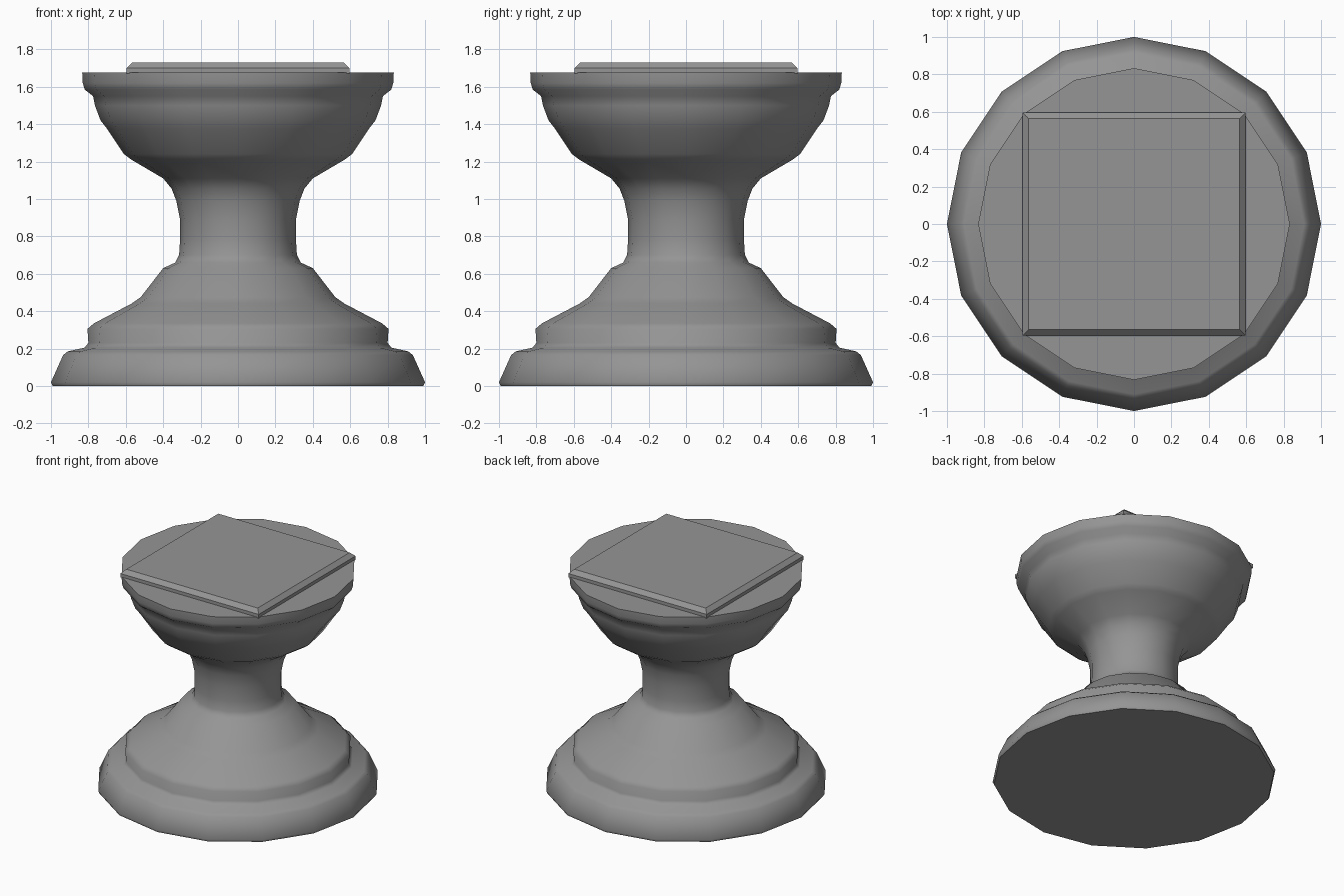
import bpy, bmesh
from math import cos, sin, pi, radians

cube = bpy.data.objects.get("Cube")
if cube:
    bpy.data.objects.remove(cube, do_unlink=True)

stone = bpy.data.materials.new("grey_stone")
stone.use_nodes = True
stone.diffuse_color = (0.3, 0.3, 0.3, 1)
stone.node_tree.nodes["Principled BSDF"].inputs["Base Color"].default_value = (0.3, 0.3, 0.3, 1)


def loft(name, rings, smooth):
    """Skin a stack of closed rings and cap both ends."""
    bm = bmesh.new()
    loops = [[bm.verts.new(p) for p in ring] for ring in rings]
    n = len(loops[0])
    for low, high in zip(loops, loops[1:]):
        for i in range(n):
            j = (i + 1) % n
            bm.faces.new((low[i], low[j], high[j], high[i]))
    bm.faces.new(loops[0][::-1])
    bm.faces.new(loops[-1])
    mesh = bpy.data.meshes.new(name)
    bm.to_mesh(mesh)
    bm.free()
    mesh.materials.append(stone)
    obj = bpy.data.objects.new(name, mesh)
    bpy.context.collection.objects.link(obj)
    if smooth:
        bpy.ops.object.select_all(action='DESELECT')
        obj.select_set(True)
        bpy.context.view_layer.objects.active = obj
        bpy.ops.object.shade_smooth_by_angle(angle=radians(60))
    return obj


def ring(radius, z, sides, turn=0.0):
    return [(radius * cos(turn + 2 * pi * i / sides),
             radius * sin(turn + 2 * pi * i / sides), z) for i in range(sides)]


# Turned pedestal: radius and height from the foot up to the rim
profile = [(0.99, 0), (1.0, 0.02), (0.935, 0.165), (0.91, 0.185), (0.82, 0.205),
           (0.80, 0.23), (0.805, 0.305), (0.77, 0.335), (0.57, 0.44), (0.52, 0.475),
           (0.40, 0.63), (0.335, 0.66), (0.315, 0.70), (0.31, 0.78), (0.31, 0.89),
           (0.33, 0.99), (0.355, 1.055), (0.40, 1.11), (0.57, 1.21), (0.61, 1.24),
           (0.70, 1.375), (0.735, 1.42), (0.765, 1.50), (0.775, 1.55), (0.82, 1.585),
           (0.83, 1.62), (0.833, 1.675)]
loft("pedestal", [ring(r, z, 16) for r, z in profile], True)

# Square top plate with a chamfered edge
plate = [(0.595, 1.67), (0.595, 1.70), (0.565, 1.73)]
loft("top_plate", [ring(h * 2 ** 0.5, z, 4, pi / 4) for h, z in plate], False)
